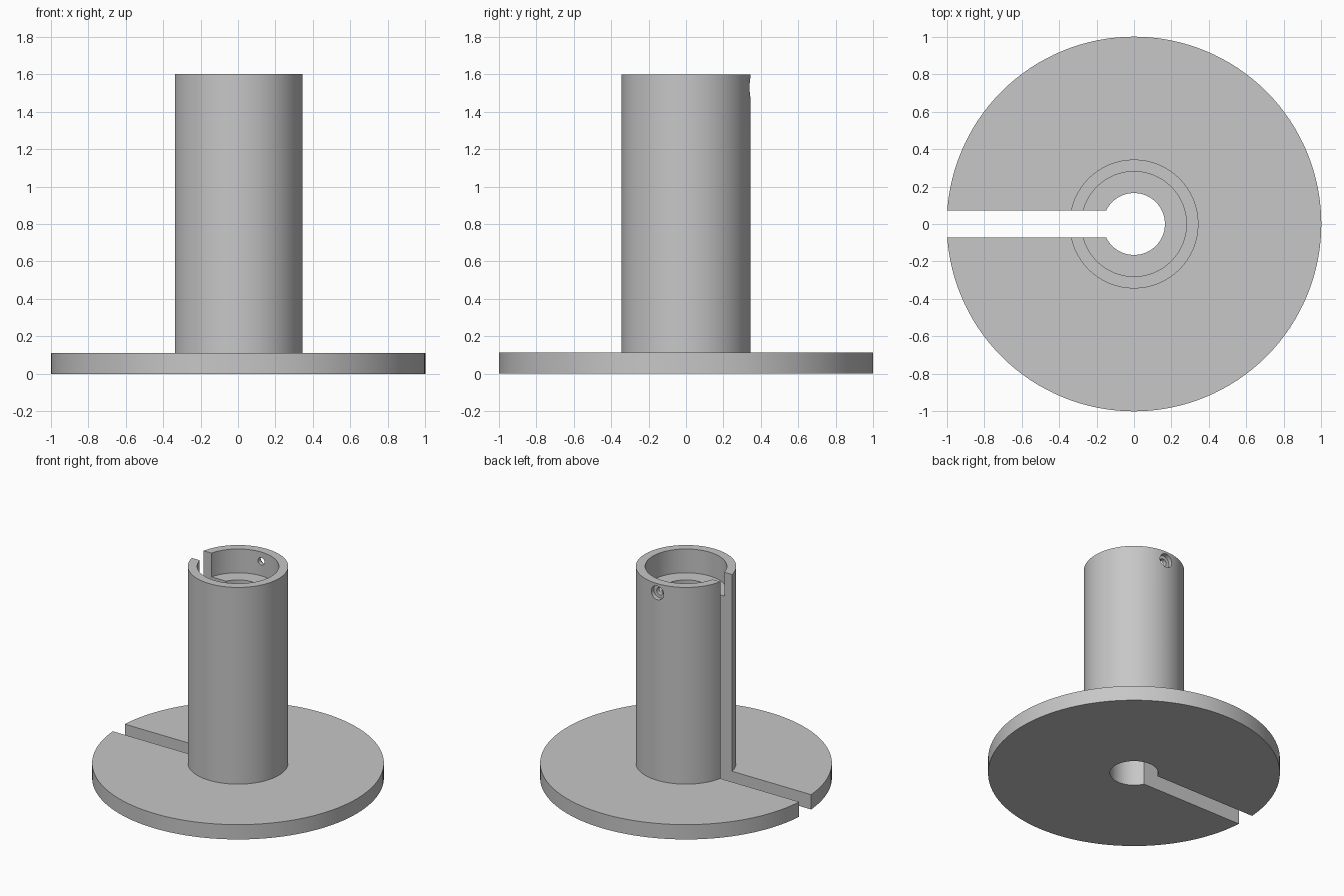
import bpy, bmesh, math
from mathutils import Matrix, Vector

cube = bpy.data.objects.get("Cube")
if cube:
    bpy.data.objects.remove(cube, do_unlink=True)

DISC_R, DISC_H = 1.0, 0.112
TUBE_R, TOP = 0.344, 1.6
SOCKET_R, SOCKET_Z = 0.28, 1.42
BORE_R = 0.165
SLOT_HALF = 0.071
SCREW_Z = 1.53

grey = bpy.data.materials.new("plain grey")
grey.use_nodes = True
grey.diffuse_color = (0.57, 0.57, 0.57, 1)
grey.node_tree.nodes["Principled BSDF"].inputs["Base Color"].default_value = (0.57, 0.57, 0.57, 1)


def make_object(name, bm):
    bmesh.ops.recalc_face_normals(bm, faces=bm.faces)
    mesh = bpy.data.meshes.new(name)
    bm.to_mesh(mesh)
    bm.free()
    mesh.materials.append(grey)
    obj = bpy.data.objects.new(name, mesh)
    bpy.context.collection.objects.link(obj)
    return obj


def lathe(name, profile, steps):
    """Revolve a closed (radius, height) profile around z."""
    bm = bmesh.new()
    verts = [bm.verts.new((r, 0, z)) for r, z in profile]
    edges = [bm.edges.new((v, verts[i - 1])) for i, v in enumerate(verts)]
    bmesh.ops.spin(bm, geom=verts + edges, cent=(0, 0, 0), axis=(0, 0, 1),
                   angle=math.tau, steps=steps)
    bmesh.ops.remove_doubles(bm, verts=bm.verts, dist=0.0001)
    return make_object(name, bm)


def rod_cutter(name, radius, y_start, y_end):
    """Round cutter along y at the screw hole."""
    bm = bmesh.new()
    place = Matrix.Translation((0, (y_start + y_end) / 2, SCREW_Z)) @ Matrix.Rotation(math.pi / 2, 4, "X")
    bmesh.ops.create_cone(bm, cap_ends=True, segments=32, radius1=radius, radius2=radius,
                          depth=y_end - y_start, matrix=place)
    return make_object(name, bm)


def slot_cutter(name):
    """Long box from the axis out through the -x side."""
    bm = bmesh.new()
    size = Matrix.Diagonal(Vector((1.2, 2 * SLOT_HALF, 2, 1)))
    bmesh.ops.create_cube(bm, size=1, matrix=Matrix.Translation((-0.6, 0, 0.8)) @ size)
    return make_object(name, bm)


# Flange and stepped tube turned as one solid
body = lathe("flanged_tube", [
    (BORE_R, 0), (DISC_R, 0), (DISC_R, DISC_H), (TUBE_R, DISC_H),
    (TUBE_R, TOP), (SOCKET_R, TOP), (SOCKET_R, SOCKET_Z), (BORE_R, SOCKET_Z)], 128)

# Side slot, and a counterbored screw hole in the back wall
cutters = [slot_cutter("slot_cutter"),
           rod_cutter("screw_hole_cutter", 0.028, 0.2, 0.4),
           rod_cutter("counterbore_cutter", 0.052, 0.31, 0.4)]
for cutter in cutters:
    cutter.hide_render = True
    mod = body.modifiers.new(cutter.name, "BOOLEAN")
    mod.operation = "DIFFERENCE"
    mod.solver = "EXACT"
    mod.object = cutter

# Bake the cuts and drop the cutters
bpy.context.view_layer.update()
result = bpy.data.meshes.new_from_object(body.evaluated_get(bpy.context.evaluated_depsgraph_get()))
body.modifiers.clear()
body.data = result
for cutter in cutters:
    bpy.data.objects.remove(cutter, do_unlink=True)

# Smooth round walls, sharp rims
bpy.ops.object.select_all(action="DESELECT")
body.select_set(True)
bpy.context.view_layer.objects.active = body
bpy.ops.object.shade_smooth_by_angle(angle=math.radians(30))
